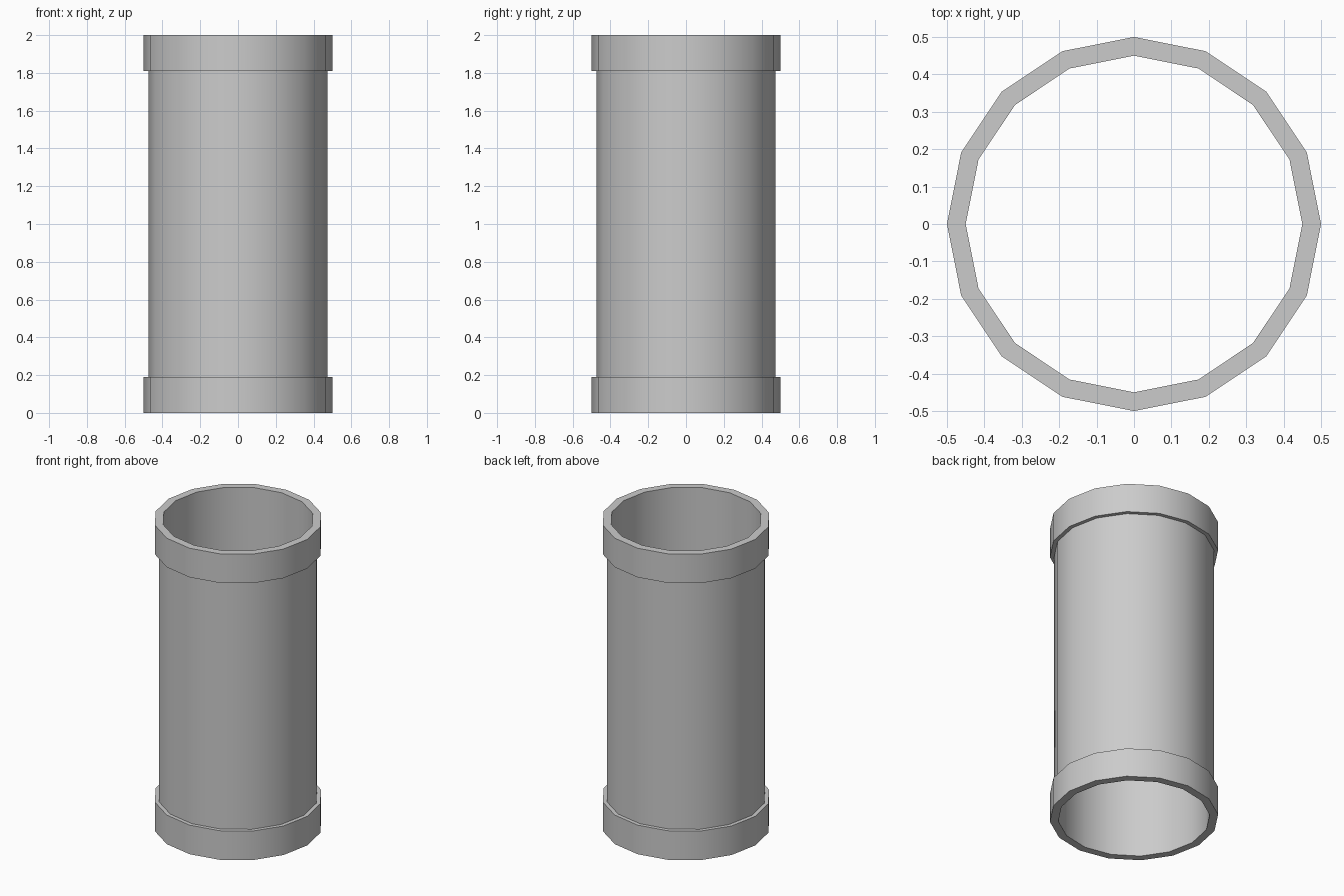
import bpy, bmesh, math

if "Cube" in bpy.data.objects:
    bpy.data.objects.remove(bpy.data.objects["Cube"])

SIDES = 16

# Closed wall cross-section (radius, height): straight bore, raised collar at each end
profile = [(0.45, 0.0), (0.5, 0.0), (0.5, 0.19), (0.475, 0.19),
           (0.475, 1.81), (0.5, 1.81), (0.5, 2.0), (0.45, 2.0)]

# Sweep the cross-section around the z axis
bm = bmesh.new()
rings = []
for i in range(SIDES):
    a = 2 * math.pi * i / SIDES
    rings.append([bm.verts.new((r * math.cos(a), r * math.sin(a), z)) for r, z in profile])
for i in range(SIDES):
    here, there = rings[i], rings[(i + 1) % SIDES]
    for j in range(len(profile)):
        k = (j + 1) % len(profile)
        bm.faces.new((here[j], there[j], there[k], here[k]))
bmesh.ops.recalc_face_normals(bm, faces=bm.faces[:])

# Open pipe with collars
mesh = bpy.data.meshes.new("collared_pipe")
bm.to_mesh(mesh)
bm.free()
pipe = bpy.data.objects.new("collared_pipe", mesh)
bpy.context.collection.objects.link(pipe)

# Smooth walls, crisp rims
bpy.context.view_layer.objects.active = pipe
pipe.select_set(True)
bpy.ops.object.shade_smooth_by_angle(angle=math.radians(30))
